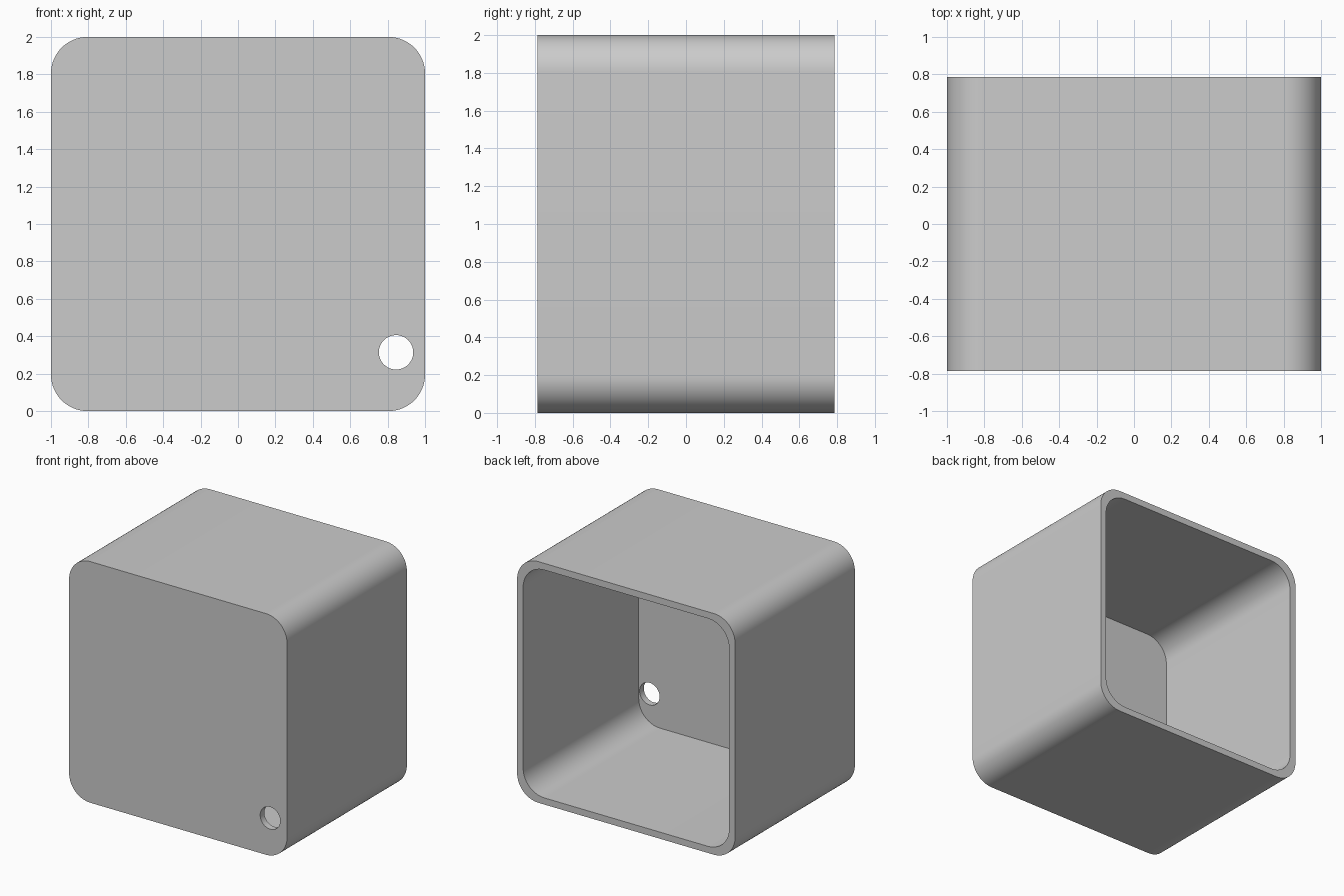
import bpy
import bmesh
from math import sin, cos, pi, radians
from mathutils import Vector

DEPTH = 1.57       # front to back
WALL = 0.055       # shell thickness
RADIUS = 0.195     # corner rounding
FRONT, BACK = -DEPTH / 2, DEPTH / 2

cube = bpy.data.objects.get("Cube")
if cube:
    bpy.data.objects.remove(cube, do_unlink=True)

grey = bpy.data.materials.new("light grey")
grey.use_nodes = True
colour = (0.6, 0.6, 0.6, 1)
grey.diffuse_color = colour
grey.node_tree.nodes["Principled BSDF"].inputs["Base Color"].default_value = colour


def rounded_square(half, radius, steps=16):
    """Outline in x and z, centred on z = 1."""
    points = []
    for quarter in range(4):
        start = quarter * pi / 2
        cx = (half - radius) * (1 if quarter in (0, 3) else -1)
        cz = (half - radius) * (1 if quarter < 2 else -1)
        for i in range(steps + 1):
            a = start + i * pi / 2 / steps
            points.append((cx + radius * cos(a), 1 + cz + radius * sin(a)))
    return points


def circle(x, z, radius, steps=48):
    return [(x + radius * cos(2 * pi * i / steps), z + radius * sin(2 * pi * i / steps))
            for i in range(steps)]


def prism(name, outline, y0, y1):
    """Extrude an x-z outline from y0 to y1."""
    bm = bmesh.new()
    face = bm.faces.new([bm.verts.new((x, y0, z)) for x, z in outline])
    new = bmesh.ops.extrude_face_region(bm, geom=[face])["geom"]
    verts = [g for g in new if isinstance(g, bmesh.types.BMVert)]
    bmesh.ops.translate(bm, verts=verts, vec=Vector((0, y1 - y0, 0)))
    bmesh.ops.recalc_face_normals(bm, faces=bm.faces)
    mesh = bpy.data.meshes.new(name)
    bm.to_mesh(mesh)
    bm.free()
    mesh.materials.append(grey)
    obj = bpy.data.objects.new(name, mesh)
    bpy.context.collection.objects.link(obj)
    return obj


def cut(target, cutter):
    """Subtract the cutter from the target and discard it."""
    cutter.hide_render = True
    mod = target.modifiers.new("cut", "BOOLEAN")
    mod.operation = "DIFFERENCE"
    mod.solver = "EXACT"
    mod.object = cutter
    bpy.context.view_layer.objects.active = target
    bpy.ops.object.modifier_apply(modifier=mod.name)
    bpy.data.objects.remove(cutter, do_unlink=True)


# Box shell, open at the back
box = prism("box_shell", rounded_square(1, RADIUS), FRONT, BACK)
cut(box, prism("cavity_cutter", rounded_square(1 - WALL, RADIUS), FRONT + WALL, BACK + 0.1))

# Cable hole in the lower corner of the front wall
cut(box, prism("hole_cutter", circle(0.845, 0.314, 0.092), FRONT - 0.1, FRONT + WALL + 0.1))

# Smooth rounded corners, crisp rims
bpy.ops.object.select_all(action="DESELECT")
box.select_set(True)
bpy.context.view_layer.objects.active = box
bpy.ops.object.shade_smooth_by_angle(angle=radians(30))
